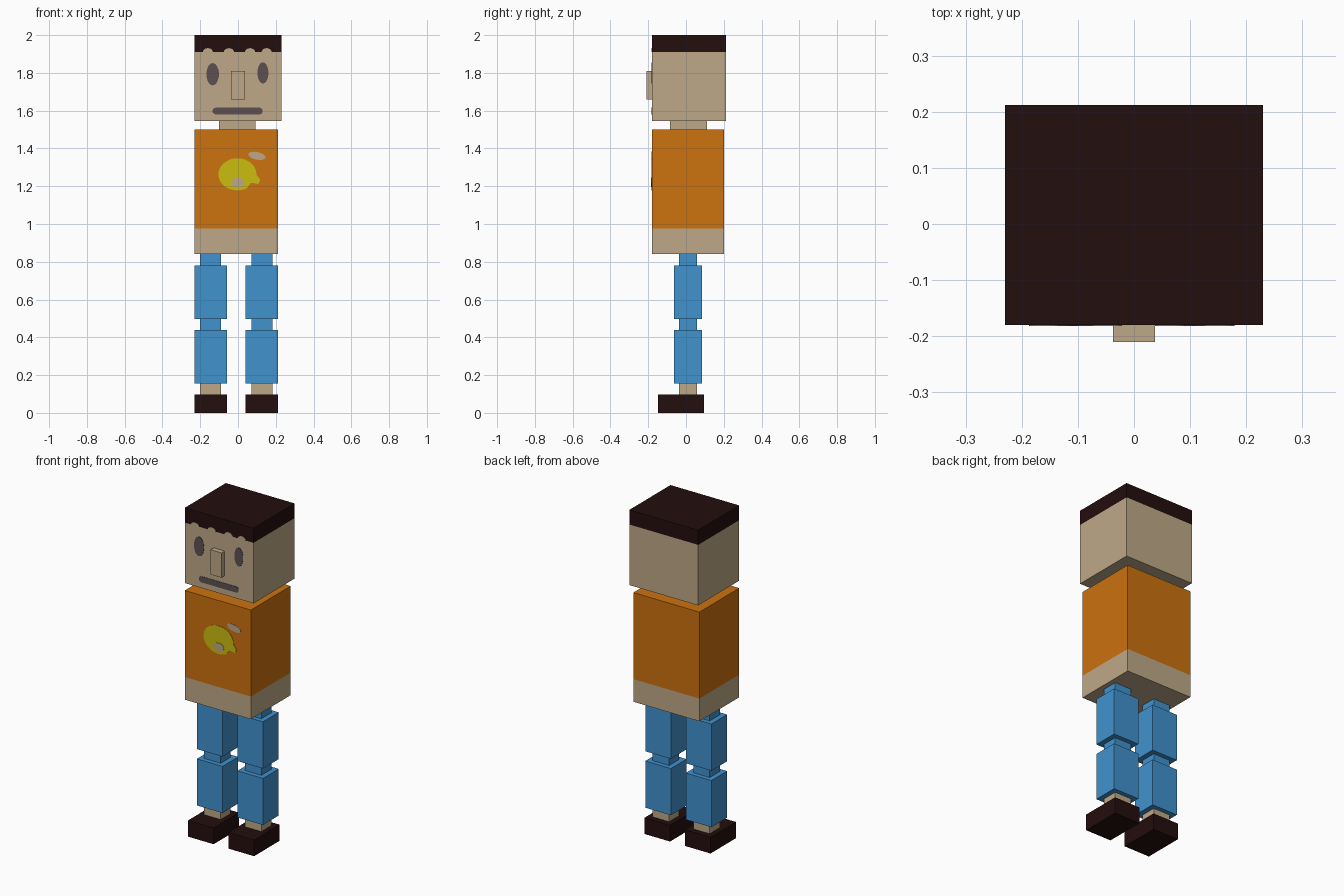
import bpy, bmesh, math

if "Cube" in bpy.data.objects:
    bpy.data.objects.remove(bpy.data.objects["Cube"])


def colour(name, r, g, b):
    """One flat material from an sRGB colour (0-255)."""
    def lin(c):
        c /= 255
        return c / 12.92 if c <= 0.04045 else ((c + 0.055) / 1.055) ** 2.4
    m = bpy.data.materials.new(name)
    m.diffuse_color = (lin(r), lin(g), lin(b), 1)
    m.use_nodes = True
    m.node_tree.nodes["Principled BSDF"].inputs["Base Color"].default_value = m.diffuse_color
    return m


SKIN = colour("skin", 190, 169, 136)
SHIRT = colour("orange shirt", 204, 114, 15)
LEMON = colour("yellow", 203, 188, 15)
JEANS = colour("blue trousers", 65, 146, 206)
DARK = colour("dark brown", 36, 14, 14)
FACE = colour("grey features", 92, 80, 82)


def finish(name, bm, mats):
    bmesh.ops.recalc_face_normals(bm, faces=bm.faces[:])
    me = bpy.data.meshes.new(name)
    bm.to_mesh(me)
    bm.free()
    for m in mats:
        me.materials.append(m)
    ob = bpy.data.objects.new(name, me)
    bpy.context.collection.objects.link(ob)
    return ob


def box(name, xs, ys, zs, mat, upper=None, split=None):
    """Box between limits; faces above height 'split' take the upper colour."""
    bm = bmesh.new()
    bmesh.ops.create_cube(bm, size=1)
    for v in bm.verts:
        v.co = [lim[0] if c < 0 else lim[1] for c, lim in zip(v.co, (xs, ys, zs))]
    if upper:
        bmesh.ops.bisect_plane(bm, geom=bm.verts[:] + bm.edges[:] + bm.faces[:],
                               plane_co=(0, 0, split), plane_no=(0, 0, 1))
        for f in bm.faces:
            f.material_index = int(f.calc_center_median().z > split)
    return finish(name, bm, [mat, upper] if upper else [mat])


FRONT = -0.18  # front surface of head and torso


def plate(name, points, mat, thick=0.002):
    """Thin painted detail on the front surface, outline given in x, z."""
    bm = bmesh.new()
    f = bm.faces.new([bm.verts.new((x, FRONT, z)) for x, z in points])
    new = bmesh.ops.extrude_face_region(bm, geom=[f])["geom"]
    for v in new:
        if isinstance(v, bmesh.types.BMVert):
            v.co.y -= thick
    return finish(name, bm, [mat])


def oval(cx, cz, rx, rz, tilt=0, n=28):
    pts = []
    for i in range(n):
        a = math.tau * i / n
        u, w = rx * math.cos(a), rz * math.sin(a)
        pts.append((cx + u * math.cos(tilt) - w * math.sin(tilt),
                    cz + u * math.sin(tilt) + w * math.cos(tilt)))
    return pts


# Head with hair band, nose and neck
box("head", (-0.23, 0.23), (FRONT, 0.212), (1.545, 2.0), SKIN, DARK, 1.911)
box("nose", (-0.037, 0.037), (-0.21, FRONT), (1.66, 1.81), SKIN)
box("neck", (-0.1, 0.092), (-0.085, 0.112), (1.5, 1.545), SKIN)

# Scalloped fringe: small skin arches rising into the hair
for i, x in enumerate((-0.16, -0.048, 0.064, 0.152)):
    arch = [(x + 0.027 * math.cos(math.pi * k / 8),
             1.91 + 0.021 * math.sin(math.pi * k / 8)) for k in range(9)]
    plate(f"fringe_arch_{i + 1}", arch, SKIN)

# Eyes and mouth
plate("left_eye", oval(-0.134, 1.793, 0.033, 0.059), FACE)
plate("right_eye", oval(0.132, 1.80, 0.029, 0.056), FACE)
mouth = []
for cx, start in ((0.113, -math.pi / 2), (-0.117, math.pi / 2)):
    for k in range(9):
        a = start + math.pi * k / 8
        mouth.append((cx + 0.018 * math.cos(a), 1.598 + 0.018 * math.sin(a)))
plate("mouth", mouth, FACE)

# Torso: shirt above a bare waist
box("torso", (-0.23, 0.212), (FRONT, 0.2), (0.84, 1.5), SKIN, SHIRT, 0.977)

# Lemon picture: oval body with a pointed tip at lower right, spot and leaf
body = [p for p in oval(-0.003, 1.263, 0.101, 0.085, 0, 36)
        if not (p[0] > 0.06 and p[1] < 1.25)]
i = max(range(len(body)), key=lambda k: math.dist(body[k], body[k - 1]))
body[i:i] = [(0.068, 1.218), (0.108, 1.212), (0.118, 1.235), (0.1, 1.258)]
plate("lemon", body, LEMON)
plate("lemon_spot", oval(0.0, 1.22, 0.034, 0.025), SKIN, 0.004)
plate("lemon_leaf", oval(0.1, 1.361, 0.046, 0.02, -0.2), SKIN)

# Legs, mirrored about the torso centre line
MID = -0.009
for side, s in (("left", -1), ("right", 1)):
    wide = sorted((MID + s * 0.05, MID + s * 0.221))
    slim = sorted((MID + s * 0.081, MID + s * 0.191))
    wide_y, slim_y = (-0.064, 0.086), (-0.037, 0.059)
    box(side + "_hip", slim, slim_y, (0.78, 0.84), JEANS)
    box(side + "_thigh", wide, wide_y, (0.497, 0.78), JEANS)
    box(side + "_knee", slim, slim_y, (0.438, 0.497), JEANS)
    box(side + "_shin", wide, wide_y, (0.156, 0.438), JEANS)
    box(side + "_ankle", slim, slim_y, (0.098, 0.156), SKIN)
    box(side + "_shoe", wide, (-0.149, 0.094), (0, 0.098), DARK)
